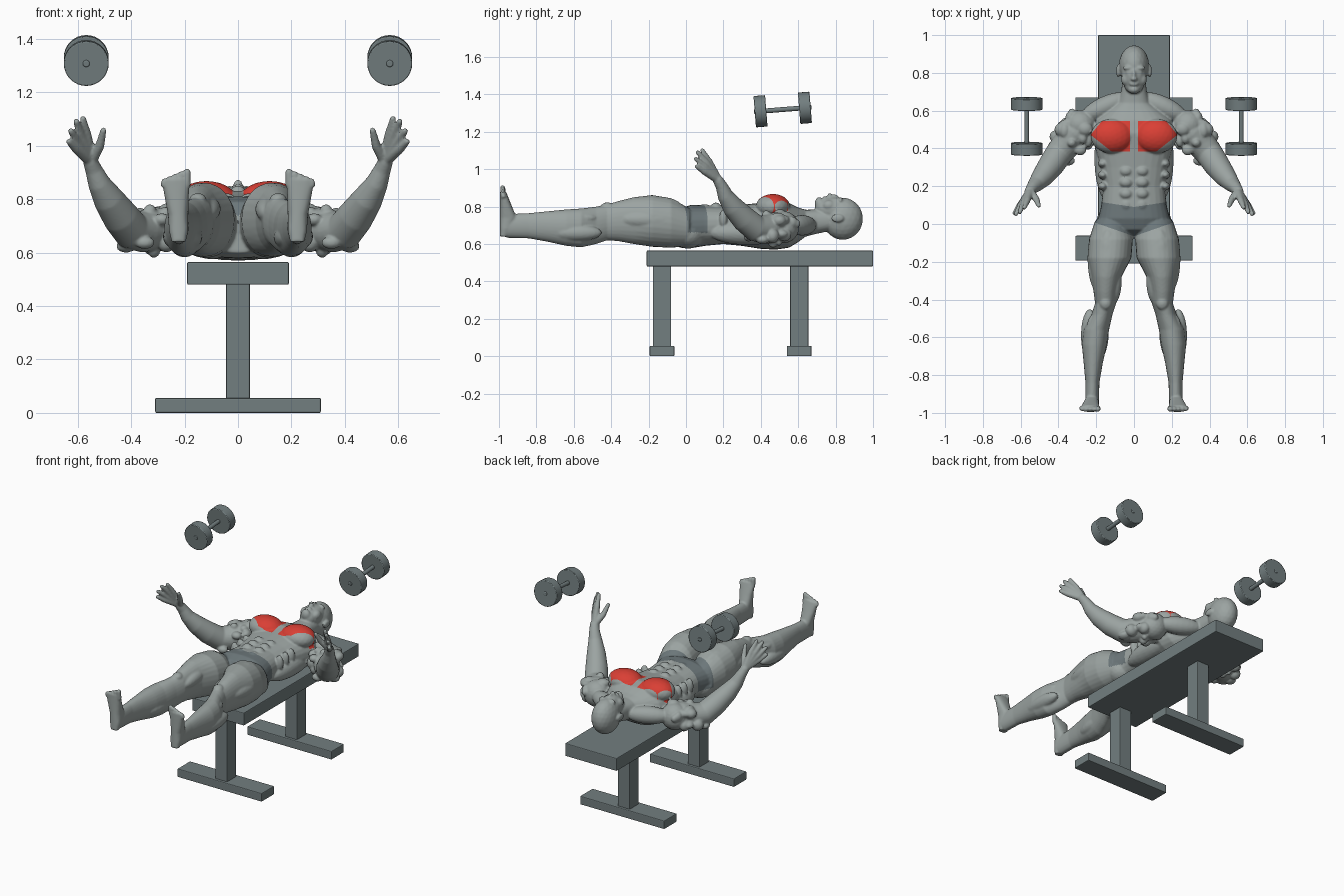
import bpy, bmesh, math, random
from mathutils import Vector, Matrix

cube = bpy.data.objects.get("Cube")
if cube:
    bpy.data.objects.remove(cube, do_unlink=True)


def material(name, rgb):
    m = bpy.data.materials.new(name)
    m.use_nodes = True
    m.diffuse_color = (*rgb, 1)
    m.node_tree.nodes["Principled BSDF"].inputs["Base Color"].default_value = (*rgb, 1)
    return m


SKIN = material("grey skin", (0.33, 0.37, 0.36))
RED = material("red muscle", (0.70, 0.05, 0.035))
SHORTS = material("dark shorts", (0.15, 0.185, 0.195))
METAL = material("bench grey", (0.17, 0.21, 0.215))


def add_object(name, bm, mats):
    mesh = bpy.data.meshes.new(name)
    bm.to_mesh(mesh)
    bm.free()
    ob = bpy.data.objects.new(name, mesh)
    bpy.context.collection.objects.link(ob)
    for m in mats:
        mesh.materials.append(m)
    return ob


def activate(ob):
    bpy.ops.object.select_all(action="DESELECT")
    ob.select_set(True)
    bpy.context.view_layer.objects.active = ob


# ---- Bench ----
def box(name, x, y0, y1, z0, z1):
    bm = bmesh.new()
    place = Matrix.Translation((0, (y0 + y1) / 2, (z0 + z1) / 2))
    bmesh.ops.create_cube(bm, size=1, matrix=place @ Matrix.Diagonal((2 * x, y1 - y0, z1 - z0, 1)))
    ob = add_object(name, bm, [METAL])
    bevel = ob.modifiers.new("Bevel", "BEVEL")
    bevel.width, bevel.segments = 0.005, 2


box("bench_pad", 0.19, -0.21, 1.0, 0.48, 0.565)
for end, y in (("front", -0.128), ("back", 0.605)):
    box(end + "_post", 0.044, y - 0.049, y + 0.049, 0.05, 0.485)
    box(end + "_foot", 0.31, y - 0.066, y + 0.066, 0, 0.056)

# ---- Dumbbells ----
for side, x in (("left", 0.568), ("right", -0.568)):
    bm = bmesh.new()
    place = Matrix.Translation((x, 0.517, 1.319)) @ Matrix.Rotation(math.radians(94.5), 4, "X")
    for offset, radius, depth in ((-0.119, 0.084, 0.062), (0.119, 0.084, 0.062), (0, 0.013, 0.308)):
        bmesh.ops.create_cone(bm, cap_ends=True, segments=32, radius1=radius, radius2=radius,
                              depth=depth, matrix=place @ Matrix.Translation((0, 0, offset)))
    ob = add_object(side + "_dumbbell", bm, [METAL])
    bevel = ob.modifiers.new("Bevel", "BEVEL")
    bevel.width, bevel.segments = 0.004, 2
    activate(ob)
    bpy.ops.object.shade_smooth_by_angle(angle=math.radians(35))


# ---- Body building helpers ----
def loft(bm, rings, power=2.0, sides=28):
    """Skin closed rings given as (centre, half axis u, half axis v)."""
    loops = []
    for c, u, v in rings:
        loop = []
        for i in range(sides):
            a = math.tau * i / sides
            co, si = math.cos(a), math.sin(a)
            p = c + u * math.copysign(abs(co) ** (2 / power), co) + v * math.copysign(abs(si) ** (2 / power), si)
            loop.append(bm.verts.new(p))
        loops.append(loop)
    for a, b in zip(loops, loops[1:]):
        for i in range(sides):
            j = (i + 1) % sides
            bm.faces.new((a[i], a[j], b[j], b[i]))
    bm.faces.new(loops[0][::-1])
    bm.faces.new(loops[-1])


def along_y(bm, stations, power):
    loft(bm, [(Vector((x, y, (lo + hi) / 2)), Vector((w, 0, 0)), Vector((0, 0, (hi - lo) / 2)))
              for y, x, w, lo, hi in stations], power)


def ball(bm, centre, radii):
    bmesh.ops.create_icosphere(bm, subdivisions=3, radius=1,
                               matrix=Matrix.Translation(centre) @ Matrix.Diagonal((*radii, 1)))


def spindle(bm, a, b, r):
    a, b = Vector(a), Vector(b)
    turn = (b - a).to_track_quat("Z", "Y").to_matrix().to_4x4()
    bmesh.ops.create_icosphere(bm, subdivisions=3, radius=1, matrix=Matrix.Translation((a + b) / 2)
                               @ turn @ Matrix.Diagonal((r, r, (b - a).length / 2, 1)))


def tube(bm, points):
    pts = [Vector(p[:3]) for p in points]
    rings = []
    for i, p in enumerate(pts):
        t = pts[min(i + 1, len(pts) - 1)] - pts[max(i - 1, 0)]
        u = t.cross(Vector((1, 0, 0))).normalized()
        r = points[i][3]
        rings.append((p, u * r, t.cross(u).normalized() * r))
    loft(bm, rings)
    ball(bm, pts[-1], [points[-1][3]] * 3)


body = bmesh.new()

# Leg: y, x centre, half width, bottom, top
along_y(body, [(0.02, .12, .085, .59, .79), (-.08, .122, .116, .58, .845), (-.18, .13, .116, .585, .862),
               (-.28, .146, .08, .60, .85), (-.36, .15, .064, .615, .83), (-.42, .15, .056, .62, .812),
               (-.48, .17, .056, .60, .80), (-.56, .2, .068, .582, .79), (-.64, .21, .066, .59, .785),
               (-.74, .216, .05, .612, .775), (-.84, .22, .037, .63, .765), (-.95, .222, .036, .632, .76),
               (-.985, .222, .03, .645, .74)], 2.1)
for a, b, r in (((.20, -.04, .73), (.185, -.37, .73), .053), ((.10, -.21, .78), (.115, -.43, .74), .042),
                ((.135, -.02, .8), (.15, -.38, .78), .065), ((.235, -.45, .66), (.235, -.73, .66), .046),
                ((.175, -.44, .66), (.185, -.72, .66), .047), ((.22, -.48, .74), (.22, -.8, .72), .04)):
    spindle(body, a, b, r)
ball(body, (.15, -.42, .797), (.032, .036, .026))
ball(body, (.10, .01, .655), (.1, .09, .08))

# Foot, sole facing the front, and toes
loft(body, [(Vector((x, (y - .995) / 2, z)), Vector((w, 0, 0)), Vector((0, (y + .995) / 2, 0)))
            for z, x, w, y in ((.64, .222, .026, -.955), (.68, .222, .036, -.93), (.74, .224, .038, -.905),
                               (.80, .229, .044, -.93), (.85, .232, .05, -.95), (.875, .233, .048, -.96))], 2.4)
for i in range(5):
    x = .191 + i * .0215
    tube(body, [(x, -.975, .85, .014), (x, -.98, .9 - i * .008, .014 - i * .001)])

# Arm, fingers and thumb
tube(body, [(.25, .54, .69, .075), (.31, .48, .69, .08), (.36, .42, .678, .077), (.40, .37, .685, .072),
            (.44, .31, .735, .068), (.485, .25, .80, .057), (.52, .21, .86, .042), (.54, .19, .91, .032),
            (.552, .172, .94, .028)])
wrist = (.55, .175, .94, .021)
for knuckle, tip in (((.565, .125, 1.04), (.58, .088, 1.1)), ((.585, .11, 1.035), (.605, .063, 1.09)),
                     ((.6, .1, 1.015), (.625, .053, 1.055)), ((.606, .096, .988), (.632, .058, 1.015)),
                     ((.517, .13, 1.0), (.504, .097, 1.057))):
    tube(body, [wrist, (*knuckle, .017), (*tip, .0115)])

# Shoulder muscles with folded lumps on the upper arm
ball(body, (.285, .525, .69), (.085, .08, .085))
spindle(body, (.03, .68, .70), (.28, .56, .70), .055)
random.seed(4)
for i in range(22):
    t, a = random.random(), random.uniform(0, math.tau)
    spot = Vector((.27, .52, .69)).lerp(Vector((.40, .37, .685)), t)
    spot += Vector((math.cos(a) * .06, math.cos(a) * .06, math.sin(a) * .07))
    ball(body, spot, [random.uniform(.02, .04) for k in range(3)])

# Chest, abdominals, ribs and back muscles
ball(body, (.118, .465, .80), (.112, .092, .068))
for y in (.28, .22, .16):
    ball(body, (.042, y, .792), (.036, .029, .03))
    ball(body, (.165, y + .04, .735), (.026, .022, .05))
ball(body, (.04, .1, .785), (.036, .04, .028))
spindle(body, (.15, .55, .66), (.14, .12, .66), .065)

# Brow, eye, cheek and ear
ball(body, (.032, .826, .832), (.026, .012, .018))
ball(body, (.031, .803, .832), (.014, .009, .013))
ball(body, (.042, .765, .805), (.026, .034, .03))
ball(body, (.084, .81, .738), (.01, .034, .022))

# Mirror everything paired to the other side
twin = bmesh.ops.duplicate(body, geom=body.verts[:] + body.edges[:] + body.faces[:])["geom"]
for v in (g for g in twin if isinstance(g, bmesh.types.BMVert)):
    v.co.x *= -1
bmesh.ops.reverse_faces(body, faces=[g for g in twin if isinstance(g, bmesh.types.BMFace)])

# Torso and neck
along_y(body, [(-.075, 0, .09, .60, .72), (-.03, 0, .18, .58, .79), (.03, 0, .19, .578, .81),
               (.10, 0, .173, .59, .808), (.20, 0, .163, .60, .803), (.30, 0, .178, .59, .81),
               (.40, 0, .205, .574, .82), (.48, 0, .222, .57, .832), (.55, 0, .20, .58, .82),
               (.60, 0, .14, .61, .795), (.64, 0, .085, .64, .783), (.70, 0, .068, .655, .785),
               (.77, 0, .06, .67, .78)], 2.4)
# Head: skull, face, jaw, chin, nose, lips
for c, r in (((0, .838, .735), (.08, .108, .113)), ((0, .79, .785), (.066, .1, .068)),
             ((0, .735, .79), (.052, .045, .05)), ((0, .712, .815), (.032, .024, .036)),
             ((0, .782, .85), (.011, .034, .018)), ((0, .768, .853), (.018, .012, .02)),
             ((0, .741, .842), (.024, .012, .014))):
    ball(body, c, r)

figure = add_object("lying_figure", body, [SKIN, RED, SHORTS])
activate(figure)
remesh = figure.modifiers.new("Remesh", "REMESH")
remesh.mode, remesh.voxel_size = "VOXEL", 0.006
smooth = figure.modifiers.new("Smooth", "SMOOTH")
smooth.factor, smooth.iterations = 0.5, 2
for name in ("Remesh", "Smooth"):
    bpy.ops.object.modifier_apply(modifier=name)

# Coloured areas: lowest height, then border lines (point, inward direction) seen from above
AREAS = {
    1: (.74, [((.02, 0), (1, 0)), ((0, .545), (0, -1)), ((0, .385), (0, 1)),
              ((.215, .46), (-.075, .095)), ((.215, .49), (-.055, -.045))]),
    2: (.66, [((0, .09), (.15, -1)), ((0, -.065), (-.35, 1))]),
}
bm = bmesh.new()
bm.from_mesh(figure.data)
for low, lines in AREAS.values():
    for point, inward in lines:
        for s in (1, -1):
            near = [f for f in bm.faces if f.calc_center_median().z > low - .02
                    and -.15 < f.calc_center_median().y < .6]
            geom = set(near) | {e for f in near for e in f.edges} | {v for f in near for v in f.verts}
            bmesh.ops.bisect_plane(bm, geom=list(geom), dist=1e-5, plane_co=(s * point[0], point[1], 0),
                                   plane_no=(s * inward[0], inward[1], 0))
for f in bm.faces:
    c = f.calc_center_median()
    f.material_index = 0
    for index, (low, lines) in AREAS.items():
        if c.z > low and abs(c.x) < .24 and all(
                (abs(c.x) - p[0]) * n[0] + (c.y - p[1]) * n[1] > 0 for p, n in lines):
            f.material_index = index
bm.to_mesh(figure.data)
bm.free()
bpy.ops.object.shade_smooth_by_angle(angle=math.radians(45))
